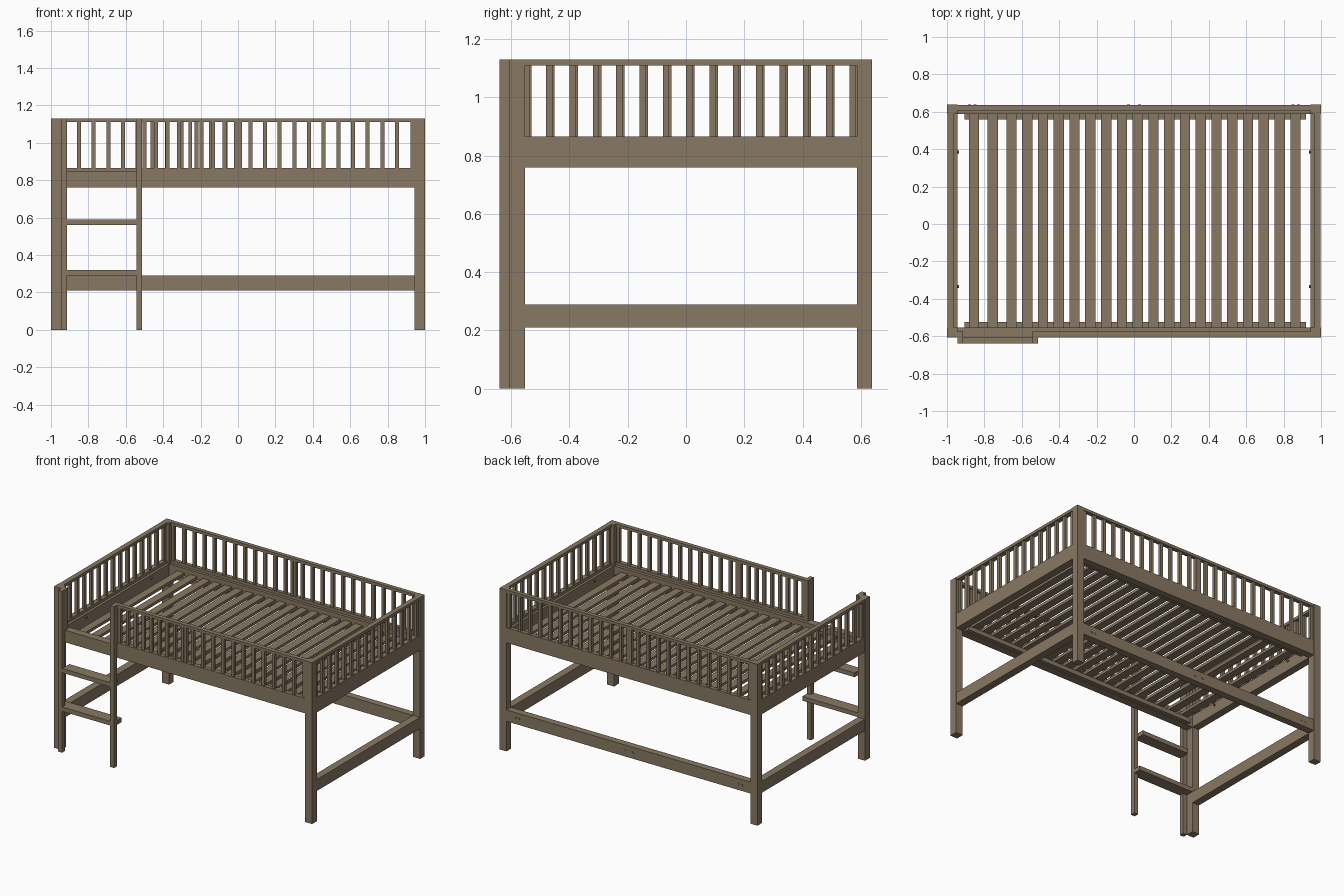
import bpy, math

cube = bpy.data.objects.get("Cube")
if cube:
    bpy.data.objects.remove(cube, do_unlink=True)

wood = bpy.data.materials.new("brown wood")
wood.use_nodes = True
COLOR = (0.25, 0.19, 0.125, 1)
wood.diffuse_color = COLOR
wood.node_tree.nodes["Principled BSDF"].inputs["Base Color"].default_value = COLOR


def box(name, x, y, z):
    """Box given as (low, high) ranges on each axis."""
    verts = [(a, b, c) for a in x for b in y for c in z]
    faces = [(0, 1, 3, 2), (4, 6, 7, 5), (0, 4, 5, 1),
             (2, 3, 7, 6), (0, 2, 6, 4), (1, 5, 7, 3)]
    mesh = bpy.data.meshes.new(name)
    mesh.from_pydata(verts, [], faces)
    mesh.materials.append(wood)
    obj = bpy.data.objects.new(name, mesh)
    bpy.context.collection.objects.link(obj)
    return obj


def spread(a, b, n):
    return [a + (b - a) * i / (n - 1) for i in range(n)]


def around(c, w):
    return (c - w / 2, c + w / 2)


def bolt(name, loc, axis):
    rot = (0, math.pi / 2, 0) if axis == "x" else (math.pi / 2, 0, 0)
    bpy.ops.mesh.primitive_cylinder_add(vertices=10, radius=0.008, depth=0.012,
                                        location=loc, rotation=rot)
    bpy.context.object.name = name
    bpy.context.object.data.materials.append(wood)


# Main dimensions
IN_X, OUT_X = 0.945, 1.0
FRONT, FRONT_IN = -0.608, -0.553
BACK_IN, BACK = 0.587, 0.638
TOP = 1.13
BEAM, LOW = (0.76, 0.845), (0.21, 0.29)
BASE_RAIL, BARS, TOP_RAIL = (0.845, 0.865), (0.865, 1.11), (1.11, TOP)
SIDES = ((-1, "right"), (1, "left"))


def x_range(side, a, b):
    return tuple(sorted((side * a, side * b)))


# Corner posts, end beams and low end rails
for s, label in SIDES:
    xr = x_range(s, IN_X, OUT_X)
    box(f"front_{label}_post", xr, (FRONT, FRONT_IN), (0, TOP))
    box(f"back_{label}_post", xr, (BACK_IN, BACK), (0, TOP))
    xb = x_range(s, IN_X, OUT_X - 0.002)
    box(f"{label}_end_beam", xb, (FRONT_IN, BACK_IN), BEAM)
    box(f"{label}_low_rail", xb, (FRONT_IN, BACK_IN), LOW)

# Long beams, low back rail and slat ledgers
SPAN = (-IN_X, IN_X)
box("front_beam", SPAN, (FRONT + 0.002, FRONT_IN), BEAM)
box("back_beam", SPAN, (BACK_IN, BACK - 0.002), BEAM)
box("back_low_rail", SPAN, (BACK_IN, BACK - 0.002), LOW)
box("front_ledger", (-0.905, 0.92), (FRONT_IN, FRONT_IN + 0.028), (0.765, 0.795))
box("back_ledger", (-0.905, 0.92), (BACK_IN - 0.028, BACK_IN), (0.765, 0.795))

# Bed slats
for i, x in enumerate([-0.855, -0.755] + spread(-0.655, 0.863, 19)):
    box(f"slat_{i + 1}", around(x, 0.055), (FRONT_IN, BACK_IN), (0.795, 0.815))


def long_railing(name, x, y, bars):
    """Railing panel running along the bed."""
    box(f"{name}_base_rail", x, y, BASE_RAIL)
    box(f"{name}_top_rail", x, y, TOP_RAIL)
    mid = sum(y) / 2
    for i, b in enumerate(bars):
        box(f"{name}_bar_{i + 1}", around(b, 0.021), around(mid, 0.021), BARS)


FRONT_Y, BACK_Y = (FRONT + 0.002, -0.575), (0.607, BACK - 0.002)
half = [0.0115] + spread(0.066, 0.85, 11) + [0.933]
long_railing("front_left_railing", (0, IN_X), FRONT_Y, half)
long_railing("front_right_railing", (-0.513, 0), FRONT_Y, spread(-0.499, -0.0115, 9))
long_railing("back_left_railing", (0, IN_X), BACK_Y, half)
long_railing("back_right_railing", (-IN_X, 0), BACK_Y, [-b for b in half])

# End railings
for s, label in SIDES:
    xr = x_range(s, 0.963, OUT_X - 0.002)
    ends = (FRONT_IN, BACK_IN)
    box(f"{label}_end_base_rail", xr, ends, BASE_RAIL)
    box(f"{label}_end_top_rail", xr, ends, TOP_RAIL)
    shift = 0 if s > 0 else 0.007
    for i, y in enumerate(spread(-0.549, 0.572, 15)):
        box(f"{label}_end_bar_{i + 1}", around(s * 0.981, 0.021),
            around(y + shift, 0.022), BARS)

# Ladder uprights, with short newels behind them above the beam
for x, label in (((-0.945, -0.915), "outer"), ((-0.543, -0.513), "inner")):
    box(f"ladder_{label}_upright", x, (-0.64, FRONT), (0, TOP))
    box(f"ladder_{label}_newel", x, (FRONT, -0.575), (BEAM[1], TOP))

# Ladder steps; the lower one also runs behind the uprights
box("upper_step", (-0.915, -0.543), (-0.64, -0.56), (0.56, 0.59))
box("lower_step", (-0.915, -0.543), (-0.64, FRONT), (0.29, 0.32))
box("lower_step_back", (-0.945, -0.513), (FRONT, -0.555), (0.29, 0.32))

# Bolt heads on the inner end beams and the back rail
for s, label in SIDES:
    for y in (-0.335, 0.385):
        bolt(f"{label}_beam_bolt", (s * 0.942, y, 0.825), "x")
for x in (-0.88, -0.85, -0.03, 0.03, 0.85, 0.88):
    bolt("back_rail_bolt", (x, BACK - 0.005, 0.25), "y")
